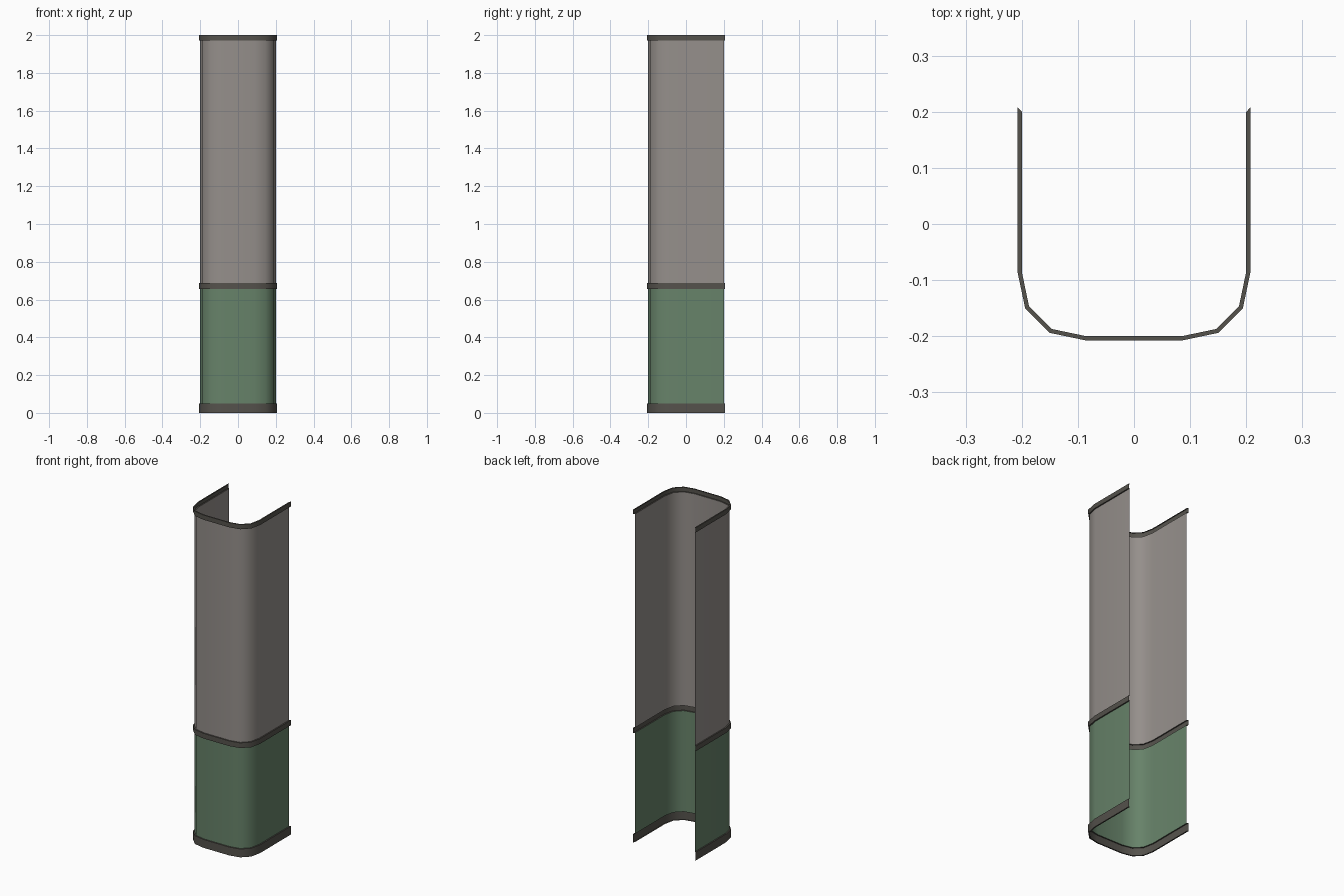
import bpy, math

if "Cube" in bpy.data.objects:
    bpy.data.objects.remove(bpy.data.objects["Cube"])

def material(name, col):
    m = bpy.data.materials.new(name)
    m.diffuse_color = (*col, 1)
    m.use_nodes = True
    m.node_tree.nodes["Principled BSDF"].inputs["Base Color"].default_value = m.diffuse_color
    return m

grey = material("warm_grey_wall", (0.300, 0.275, 0.258))
green = material("muted_green_wall", (0.135, 0.225, 0.142))
dark = material("dark_trim", (0.090, 0.084, 0.072))

# U-shaped plan with rounded front corners, open at the back
half = [(0.2, 0.2), (0.2, -0.085), (0.187, -0.147), (0.147, -0.187), (0.085, -0.2)]
PLAN = half + [(-x, y) for x, y in reversed(half)]

def offset_plan(d):
    """Push the plan outwards by d with mitred corners and back ends."""
    def normal(a, b):
        dx, dy = b[0] - a[0], b[1] - a[1]
        l = math.hypot(dx, dy)
        return (dy / l * -1, dx / l)   # replaced by outward sign below
    segs = [normal(PLAN[i], PLAN[i + 1]) for i in range(len(PLAN) - 1)]
    segs = [(-n[0], -n[1]) if n[0] * (PLAN[i][0] + PLAN[i + 1][0]) +
            n[1] * (PLAN[i][1] + PLAN[i + 1][1]) < 0 else n for i, n in enumerate(segs)]
    segs = [(0, 1)] + segs + [(0, 1)]
    out = []
    for p, a, b in zip(PLAN, segs, segs[1:]):
        k = d / (1 + a[0] * b[0] + a[1] * b[1])
        out.append((p[0] + (a[0] + b[0]) * k, p[1] + (a[1] + b[1]) * k))
    return out

def strip(name, profile, mat):
    """Sweep an (offset, height) profile around the plan."""
    verts, faces, n = [], [], len(PLAN)
    for d, z in profile:
        verts += [(x, y, z) for x, y in offset_plan(d)]
    for r in range(len(profile) - 1):
        for i in range(n - 1):
            a = r * n + i
            faces.append((a + 1, a, a + n, a + n + 1))
    me = bpy.data.meshes.new(name)
    me.from_pydata(verts, [], faces)
    me.materials.append(mat)
    ob = bpy.data.objects.new(name, me)
    bpy.context.collection.objects.link(ob)
    bpy.context.view_layer.objects.active = ob
    ob.select_set(True)
    bpy.ops.object.shade_smooth_by_angle(angle=math.radians(40))
    ob.select_set(False)
    return ob

# Wall panels
strip("lower_wall", [(0, 0.05), (0, 0.657)], green)
strip("upper_wall", [(0, 0.688), (0, 1.972)], grey)

# Protruding trim bands
T = 0.0075
for name, z0, z1 in (("base_trim", 0, 0.05), ("middle_trim", 0.657, 0.688), ("top_trim", 1.972, 2.0)):
    strip(name, [(0, z0), (T, z0), (T, z1), (0, z1)], dark)
